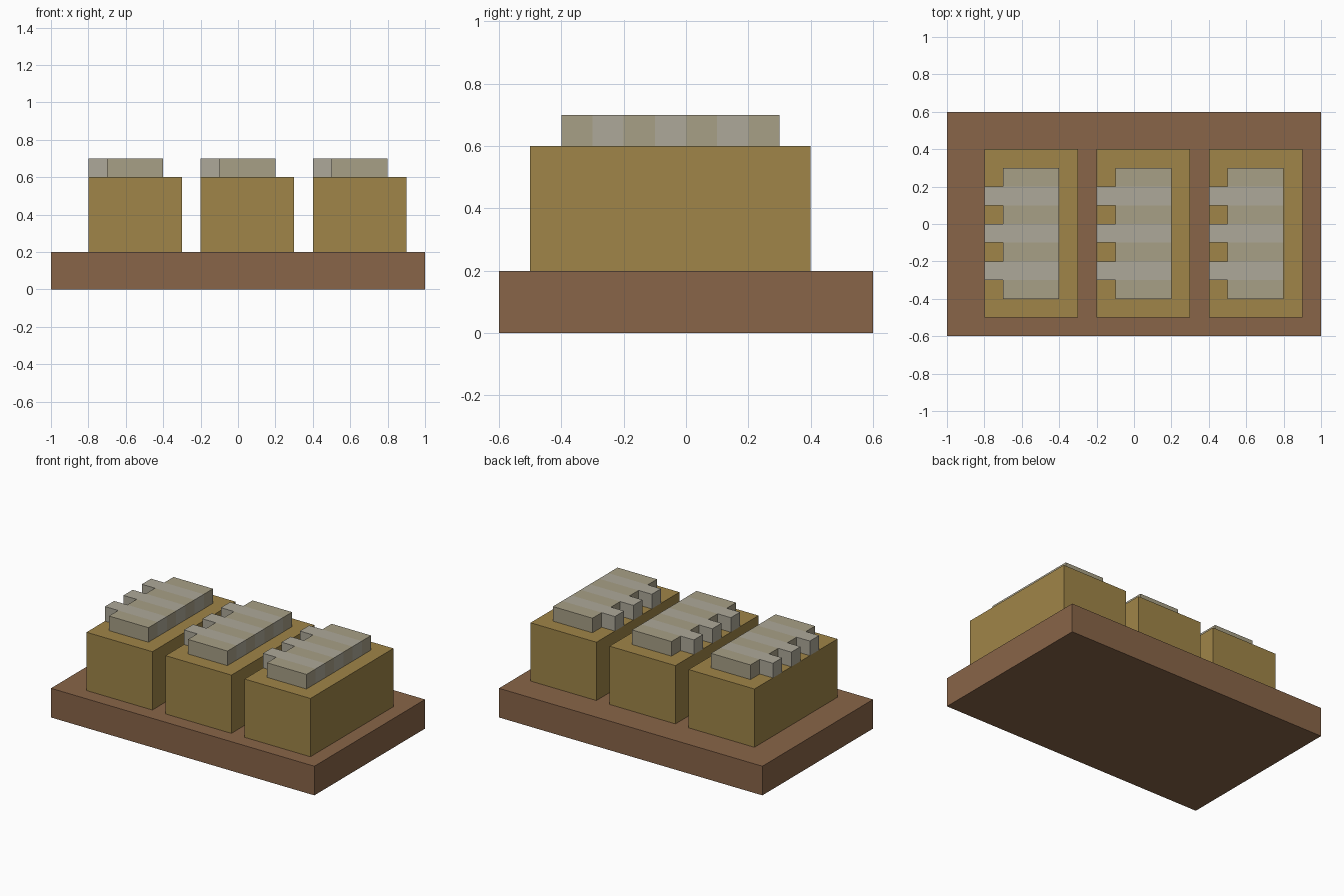
import bpy
import bmesh

if "Cube" in bpy.data.objects:
    bpy.data.objects.remove(bpy.data.objects["Cube"])


def material(name, rgb):
    m = bpy.data.materials.new(name)
    m.diffuse_color = (*rgb, 1)
    m.use_nodes = True
    m.node_tree.nodes["Principled BSDF"].inputs["Base Color"].default_value = m.diffuse_color
    return m


BROWN = material("brown", (0.25, 0.13, 0.065))
OCHRE = material("ochre", (0.35, 0.235, 0.065))
TAN_GREY = material("tan_grey", (0.39, 0.35, 0.24))
PALE_GREY = material("pale_grey", (0.42, 0.395, 0.32))


def box(name, lo, hi, mat):
    """Axis-aligned box between two corners."""
    bm = bmesh.new()
    bmesh.ops.create_cube(bm, size=1)
    for v in bm.verts:
        v.co = [(a + b) / 2 + c * (b - a) for a, b, c in zip(lo, hi, v.co)]
    mesh = bpy.data.meshes.new(name)
    bm.to_mesh(mesh)
    bm.free()
    mesh.materials.append(mat)
    obj = bpy.data.objects.new(name, mesh)
    bpy.context.collection.objects.link(obj)
    return obj


# Base slab
box("base", (-1, -0.6, 0), (1, 0.6, 0.2), BROWN)

# Three blocks, each topped with seven slats; every second slat is a longer tooth
for n, x in enumerate((-0.8, -0.2, 0.4), 1):
    box(f"block_{n}", (x, -0.5, 0.2), (x + 0.5, 0.4, 0.6), OCHRE)
    for i in range(7):
        y = -0.4 + 0.1 * i
        long = i % 2 == 1
        box(f"{'long' if long else 'short'}_slat_{n}_{i + 1}",
            (x if long else x + 0.1, y, 0.6), (x + 0.4, y + 0.1, 0.7),
            PALE_GREY if long else TAN_GREY)
